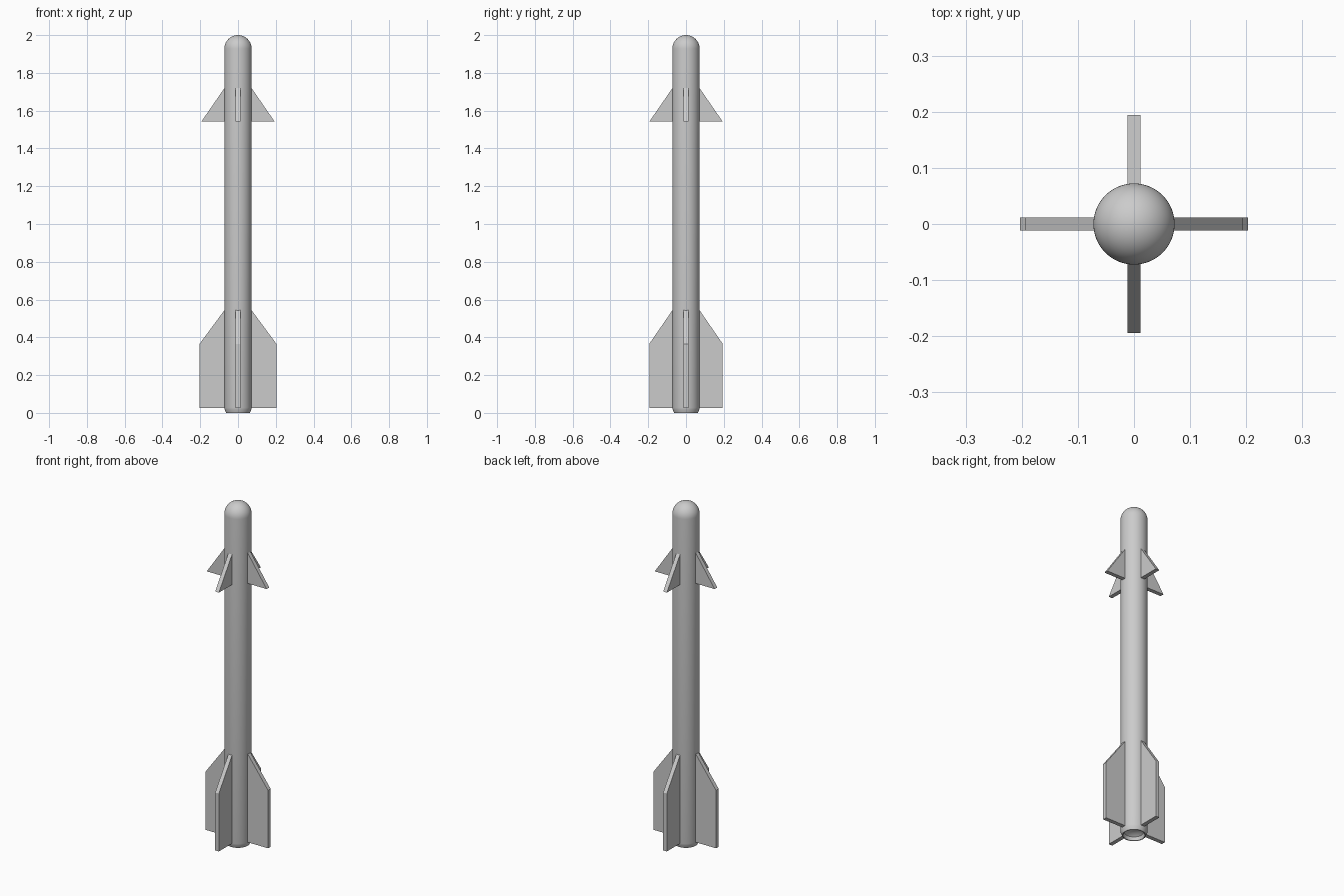
import bpy, bmesh, math

if "Cube" in bpy.data.objects:
    bpy.data.objects.remove(bpy.data.objects["Cube"])

R = 0.0723          # body radius
SEG = 64


def make_object(name, bm):
    bmesh.ops.recalc_face_normals(bm, faces=bm.faces)
    mesh = bpy.data.meshes.new(name)
    bm.to_mesh(mesh)
    bm.free()
    obj = bpy.data.objects.new(name, mesh)
    bpy.context.collection.objects.link(obj)
    return obj


def lathe(name, profile):
    """Revolve an (r, z) profile around the z axis."""
    bm = bmesh.new()
    verts = [bm.verts.new((r, 0, z)) for r, z in profile]
    edges = [bm.edges.new(pair) for pair in zip(verts, verts[1:])]
    bmesh.ops.spin(bm, geom=verts + edges, cent=(0, 0, 0), axis=(0, 0, 1),
                   angle=math.tau, steps=SEG)
    bmesh.ops.remove_doubles(bm, verts=bm.verts, dist=1e-5)
    obj = make_object(name, bm)
    bpy.ops.object.select_all(action='DESELECT')
    obj.select_set(True)
    bpy.context.view_layer.objects.active = obj
    bpy.ops.object.shade_smooth_by_angle(angle=math.radians(35))
    return obj


def fin(name, outline, turn, half=0.012):
    """Flat plate from an (r, z) outline, turned around the z axis."""
    bm = bmesh.new()
    face = bm.faces.new([bm.verts.new((r, -half, z)) for r, z in outline])
    ext = bmesh.ops.extrude_face_region(bm, geom=[face])
    new = [v for v in ext['geom'] if isinstance(v, bmesh.types.BMVert)]
    bmesh.ops.translate(bm, verts=new, vec=(0, 2 * half, 0))
    obj = make_object(name, bm)
    obj.rotation_euler.z = turn
    return obj


# Body: hollow nozzle, tapered tail, long tube, round nose
nozzle = [(0, 0.035), (0.035, 0.032), (0.052, 0.02), (0.058, 0)]
tail = [(0.063, 0), (0.0705, 0.018), (R, 0.028)]
nose = [(R * math.cos(a), 2 - R + R * math.sin(a))
        for a in (math.pi / 2 * i / 14 for i in range(14))] + [(0, 2)]
lathe("body", nozzle + tail + nose)

# Four front fins and four tail fins; the side tail fins are slightly wider
for i, side in enumerate(("right", "back", "left", "front")):
    turn = i * math.pi / 2
    fin("nose_fin_" + side,
        [(0.07, 1.542), (0.194, 1.542), (0.07, 1.722)], turn)
    tip = 0.203 if i % 2 == 0 else 0.194
    fin("tail_fin_" + side,
        [(0.07, 0.027), (tip, 0.027), (tip, 0.366), (0.07, 0.546)], turn)
